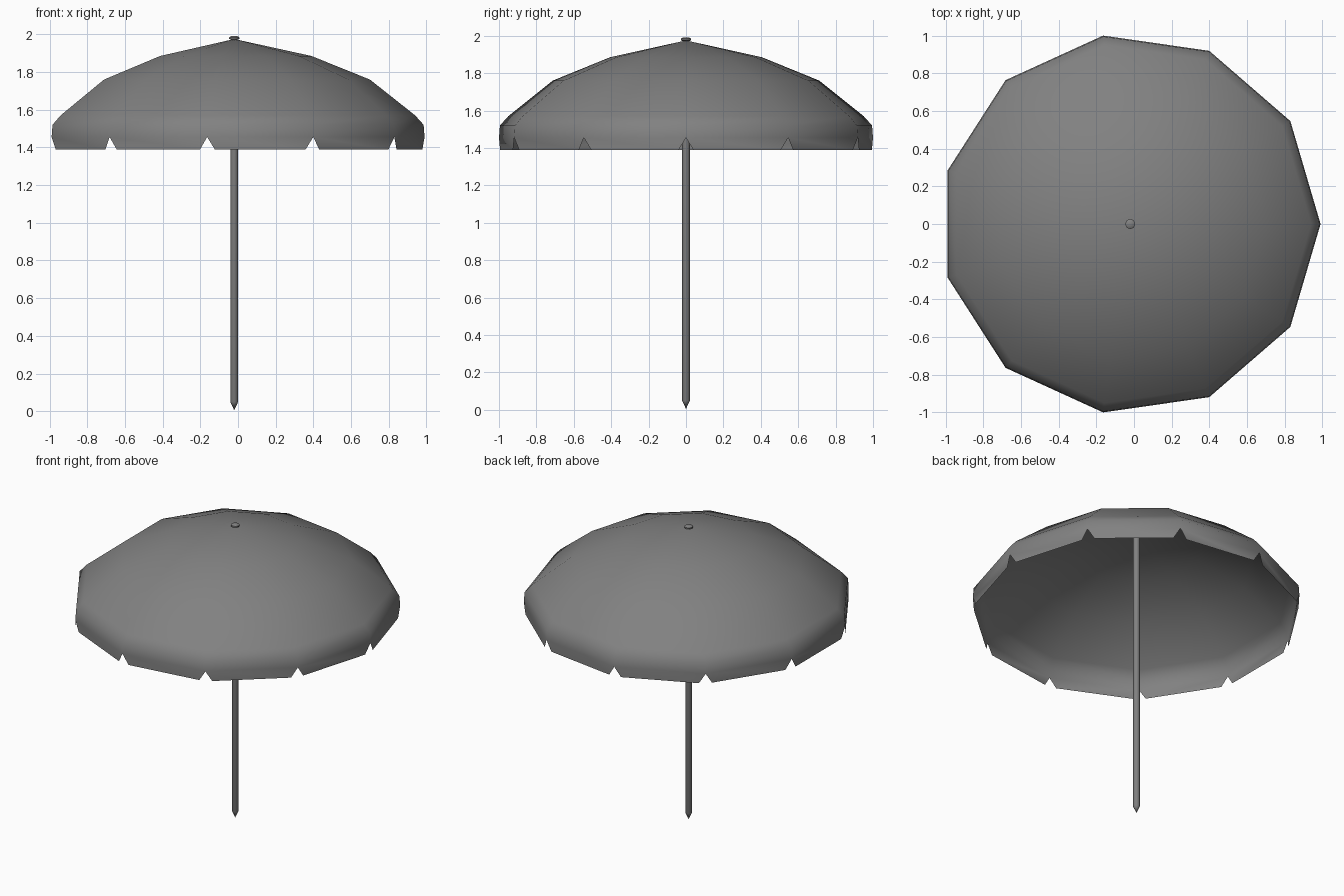
import bpy
import bmesh
from math import cos, sin, pi
from mathutils import Vector

if "Cube" in bpy.data.objects:
    bpy.data.objects.remove(bpy.data.objects["Cube"])

CENTRE_X = -0.02
PANELS = 11


def make_material(name, colour):
    mat = bpy.data.materials.new(name)
    mat.use_nodes = True
    mat.diffuse_color = colour
    mat.node_tree.nodes["Principled BSDF"].inputs["Base Color"].default_value = colour
    return mat


grey = make_material("grey", (0.22, 0.22, 0.22, 1))


def finish(name, bm):
    mesh = bpy.data.meshes.new(name)
    bm.to_mesh(mesh)
    bm.free()
    mesh.materials.append(grey)
    obj = bpy.data.objects.new(name, mesh)
    bpy.context.collection.objects.link(obj)
    obj.location.x = CENTRE_X
    return obj


def ring(bm, radius, z, sides):
    return [bm.verts.new((radius * cos(2 * pi * i / sides),
                          radius * sin(2 * pi * i / sides), z)) for i in range(sides)]


def lathe(bm, profile, sides):
    """Spin a radius/height profile; a zero radius closes to a point."""
    rows = [[bm.verts.new((0, 0, z))] * sides if r == 0 else ring(bm, r, z, sides)
            for r, z in profile]
    for low, high in zip(rows, rows[1:]):
        for i in range(sides):
            j = (i + 1) % sides
            corners = list(dict.fromkeys([low[i], low[j], high[j], high[i]]))
            bm.faces.new(corners)
    return rows


# Canopy: domed cloth with a hanging rim, notched at every rib
bm = bmesh.new()
dome = [(1.01, 1.455), (1.005, 1.52), (0.96, 1.57), (0.72, 1.76), (0.41, 1.885), (0, 1.975)]
rim = lathe(bm, dome, PANELS)[0]
for i in range(PANELS):
    a, b = rim[i], rim[(i + 1) % PANELS]
    along = (b.co - a.co).normalized() * 0.042
    drop = Vector((0, 0, 1.388 - 1.455))
    bm.faces.new([a, bm.verts.new(a.co + along + drop),
                  bm.verts.new(b.co - along + drop), b])
canopy = finish("canopy", bm)
canopy.data.shade_smooth()

# Pole with a pointed ground spike
bm = bmesh.new()
lathe(bm, [(0, 0.005), (0.021, 0.05), (0.021, 1.97)], 8)
pole = finish("pole", bm)

# Cap on the peak
bm = bmesh.new()
lathe(bm, [(0.018, 1.96), (0.018, 1.972), (0.027, 1.976),
           (0.027, 1.984), (0.018, 1.99), (0, 1.991)], 8)
cap = finish("cap", bm)

for obj in (pole, cap):
    bpy.ops.object.select_all(action="DESELECT")
    obj.select_set(True)
    bpy.context.view_layer.objects.active = obj
    bpy.ops.object.shade_smooth_by_angle(angle=pi / 3.5)
